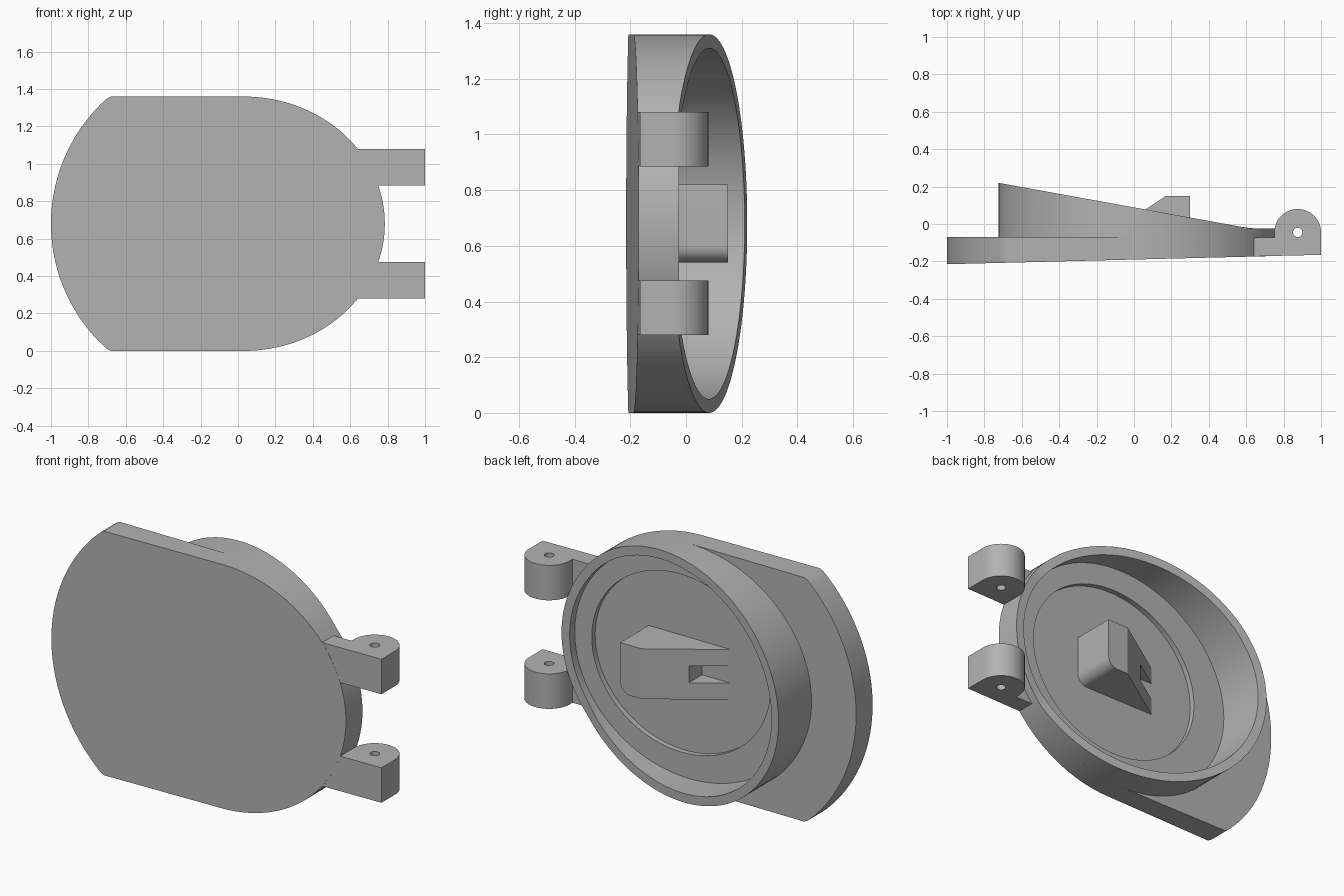
import bpy, bmesh, math
from math import pi, cos, sin

if "Cube" in bpy.data.objects:
    bpy.data.objects.remove(bpy.data.objects["Cube"])

grey = bpy.data.materials.new("plain grey")
grey.use_nodes = True
grey.diffuse_color = (0.45, 0.45, 0.45, 1)
grey.node_tree.nodes["Principled BSDF"].inputs["Base Color"].default_value = grey.diffuse_color

MID = 0.68          # mid height
BACK = -0.07        # back plane of the plate


def front(x):
    """Slightly tilted front plane."""
    return -0.19 + 0.025 * x


def rim(x):
    """Slanted rim of the collar, with a short flat near the hinge."""
    return max(0.22 - 0.181 * (x + 0.725), -0.025)


def ellipse(cx, rx, rz, n=128, a0=0.0, a1=2 * pi):
    return [(cx + rx * cos(a0 + (a1 - a0) * i / n), MID + rz * sin(a0 + (a1 - a0) * i / n))
            for i in range(n)]


def loft(name, loops, ring=False):
    """Bridge successive loops; cap the ends, or join last to first for a ring."""
    bm = bmesh.new()
    rows = [[bm.verts.new(p) for p in loop] for loop in loops]
    pairs = list(zip(rows, rows[1:]))
    if ring:
        pairs.append((rows[-1], rows[0]))
    else:
        bm.faces.new(rows[0])
        bm.faces.new(rows[-1])
    for a, b in pairs:
        for i in range(len(a)):
            j = (i + 1) % len(a)
            bm.faces.new((a[i], a[j], b[j], b[i]))
    bmesh.ops.recalc_face_normals(bm, faces=bm.faces)
    mesh = bpy.data.meshes.new(name)
    bm.to_mesh(mesh)
    bm.free()
    mesh.materials.append(grey)
    ob = bpy.data.objects.new(name, mesh)
    bpy.context.collection.objects.link(ob)
    return ob


def across(pts, y):
    """Place an x-z outline at depth y (a number or a function of x)."""
    return [(x, y(x) if callable(y) else y, z) for x, z in pts]


def upright(name, profile, z0, z1):
    """Extrude an x-y profile upward."""
    return loft(name, [[(x, y, z) for x, y in profile] for z in (z0, z1)])


def activate(ob):
    bpy.ops.object.select_all(action="DESELECT")
    ob.select_set(True)
    bpy.context.view_layer.objects.active = ob


def cut(ob, cutter):
    mod = ob.modifiers.new("cut", "BOOLEAN")
    mod.operation, mod.solver, mod.object = "DIFFERENCE", "EXACT", cutter
    activate(ob)
    bpy.ops.object.modifier_apply(modifier=mod.name)
    bpy.data.objects.remove(cutter)


# Plate: half ellipse at the hinge end, shallow arc at the free end
outline = ellipse(0.03, 0.755, MID, 64, -pi / 2, pi / 2) + [(0.03, 2 * MID)]
outline += [(-0.68, 2 * MID), (-0.70, 2 * MID - 0.01)]
half = math.asin(0.655 / 0.9)
outline += [(-0.1 - 0.9 * cos(t), MID + 0.9 * sin(t))
            for t in [half * (1 - i / 24) for i in range(49)]]
outline += [(-0.70, 0.01), (-0.68, 0)]
plate = loft("plate", [across(outline, front), across(outline, BACK)])

# Shallow oval recess in the plate
oval = ellipse(0.08, 0.55, 0.495)
cut(plate, loft("recess_cutter", [across(oval, -0.10), across(oval, 0.1)]))

# Slanted collar standing on the plate
outer = ellipse(0.03, 0.755, MID)
inner = ellipse(0.03, 0.705, 0.63)
collar = loft("collar", [across(outer, BACK), across(outer, rim),
                         across(inner, rim), across(inner, BACK)], ring=True)

# Hinge lugs with pin holes
HX, HY, HR = 0.875, -0.045, 0.125
lug_profile = [(0.6, front(0.6) + 0.001), (1, front(1))]
lug_profile += [(HX + HR * cos(pi * i / 32), HY + HR * sin(pi * i / 32)) for i in range(33)]
lug_profile += [(0.75, BACK - 0.001), (0.6, BACK - 0.001)]
pin = [(HX + 0.025 * cos(pi * i / 12), HY + 0.025 * sin(pi * i / 12)) for i in range(24)]
lugs = []
for name, z0 in (("lower_hinge_lug", 0.28), ("upper_hinge_lug", 0.885)):
    lug = upright(name, lug_profile, z0, z0 + 0.195)
    cut(lug, upright("pin_cutter", pin, z0 - 0.1, z0 + 0.3))
    lugs.append(lug)

# Wedge catch, rounded at its lower hinge-side corner, with a slot in the ramp
catch = upright("catch", [(0.30, -0.11), (0.30, 0.15), (0.17, 0.15), (-0.22, -0.11)], 0.54, 0.82)
bm = bmesh.new()
bm.from_mesh(catch.data)
corner = [e for e in bm.edges if all(v.co.x > 0.29 and v.co.z < 0.55 for v in e.verts)]
bmesh.ops.bevel(bm, geom=corner, offset=0.06, segments=8, profile=0.5, affect="EDGES")
bm.to_mesh(catch.data)
bm.free()
cut(catch, upright("slot_cutter", [(-0.03, -0.2), (-0.03, 0.2), (-0.4, 0.2), (-0.4, -0.2)],
                   0.633, 0.727))

for ob in [plate, collar, catch] + lugs:
    activate(ob)
    bpy.ops.object.shade_smooth_by_angle(angle=math.radians(25))
